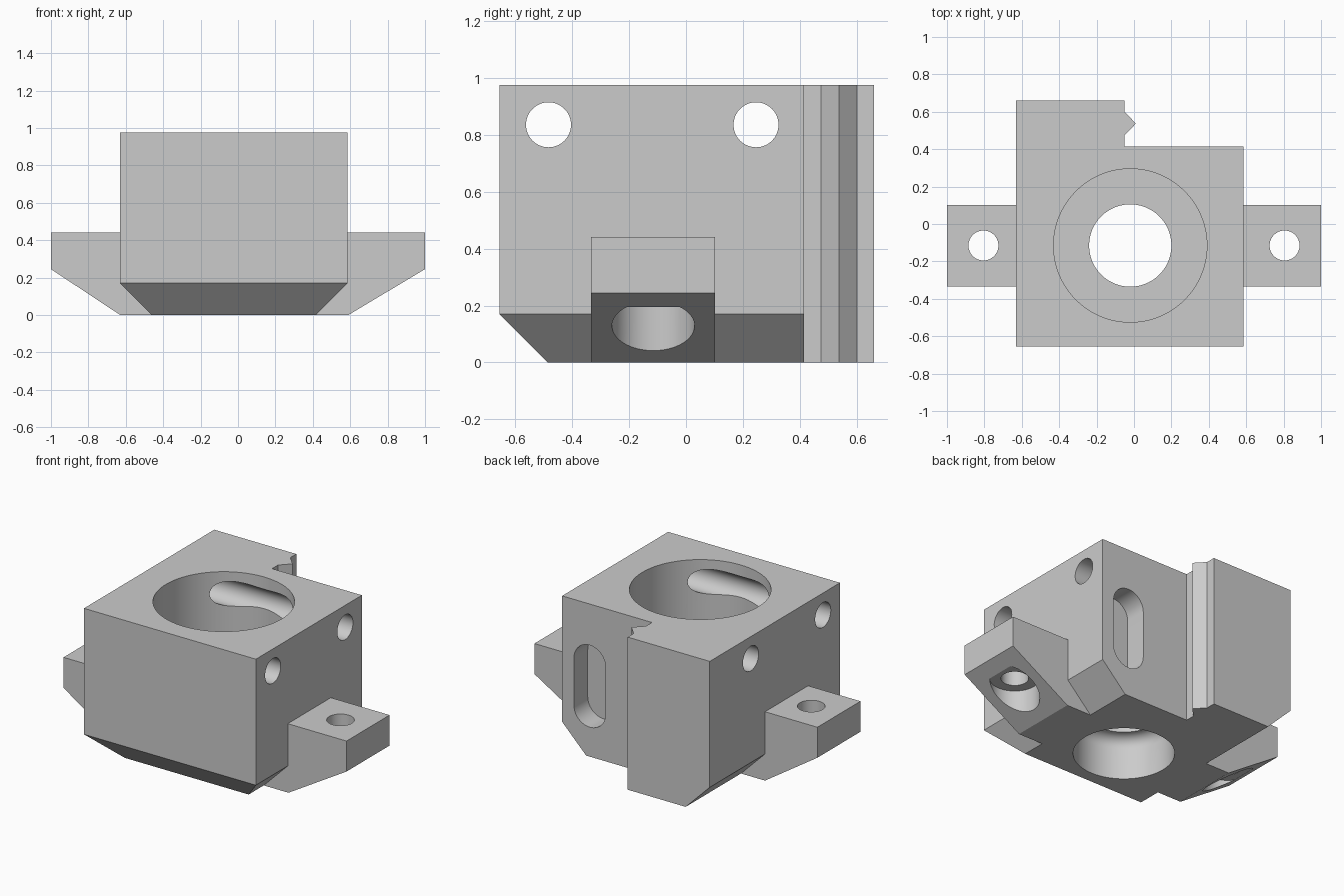
import bpy, bmesh
from math import sin, cos, pi, radians
from mathutils import Vector, Matrix

cube = bpy.data.objects.get("Cube")
if cube:
    bpy.data.objects.remove(cube)

TOP = 0.975
BORE_X, BORE_Y = -0.02, -0.115


def finish(name, bm):
    bmesh.ops.recalc_face_normals(bm, faces=bm.faces)
    mesh = bpy.data.meshes.new(name)
    bm.to_mesh(mesh)
    bm.free()
    obj = bpy.data.objects.new(name, mesh)
    bpy.context.collection.objects.link(obj)
    return obj


def prism_mesh(points, vector):
    """Extrude a closed polygon along a vector."""
    bm = bmesh.new()
    face = bm.faces.new([bm.verts.new(p) for p in points])
    new = bmesh.ops.extrude_face_region(bm, geom=[face], use_keep_orig=True)["geom"]
    bmesh.ops.translate(bm, vec=vector, verts=[g for g in new if isinstance(g, bmesh.types.BMVert)])
    bmesh.ops.recalc_face_normals(bm, faces=bm.faces)
    return bm


def lathe(name, profile, x, y, steps=96):
    """Revolve (radius, z) points about a vertical axis."""
    bm = bmesh.new()
    verts = [bm.verts.new((r, 0, z)) for r, z in profile]
    edges = [bm.edges.new(pair) for pair in zip(verts, verts[1:])]
    bmesh.ops.spin(bm, geom=verts + edges, cent=(0, 0, 0), axis=(0, 0, 1),
                   angle=2 * pi, steps=steps)
    bmesh.ops.remove_doubles(bm, verts=bm.verts, dist=0.0001)
    bmesh.ops.translate(bm, vec=(x, y, 0), verts=bm.verts)
    return finish(name, bm)


def combine(target, tool, operation):
    mod = target.modifiers.new(tool.name, "BOOLEAN")
    mod.operation, mod.solver, mod.object = operation, "EXACT", tool
    bpy.context.view_layer.objects.active = target
    bpy.ops.object.modifier_apply(modifier=mod.name)
    bpy.data.objects.remove(tool)


# Main block with a rear arm and its vertical pointed rib
outline = [(-0.63, -0.655), (0.585, -0.655), (0.585, 0.415), (-0.05, 0.415),
           (-0.05, 0.475), (0.01, 0.537), (-0.05, 0.6), (-0.05, 0.66), (-0.63, 0.66)]
bm = prism_mesh([(x, y, 0) for x, y in outline], (0, 0, TOP))

# Bevelled lower edges on the front and both sides
for point, normal in (((-0.63, 0, 0.17), (-1, 0, -1)),
                      ((0.585, 0, 0.17), (1, 0, -1)),
                      ((0, -0.655, 0.17), (0, -1, -1))):
    cut = bmesh.ops.bisect_plane(bm, geom=bm.verts[:] + bm.edges[:] + bm.faces[:],
                                 plane_co=point, plane_no=Vector(normal).normalized(),
                                 clear_outer=True)
    rim = [g for g in cut["geom_cut"] if isinstance(g, bmesh.types.BMEdge)]
    bmesh.ops.contextual_create(bm, geom=rim)
block = finish("mounting_block", bm)

# Side lugs, made as one beam through the block
lug_profile = [(-1, 0.44), (-1, 0.245), (-0.63, 0), (0.59, 0), (1, 0.245), (1, 0.44)]
beam = finish("side_lugs", prism_mesh([(x, -0.333, z) for x, z in lug_profile], (0, 0.435, 0)))
combine(block, beam, "UNION")

# Stepped central bore with a rounded shoulder in the lower recess
shoulder = [(0.224 + 0.07 * cos(i * pi / 12), 0.2 + 0.07 * sin(i * pi / 12)) for i in range(7)]
bore = lathe("bore_cutter", [(0, -0.1), (0.294, -0.1)] + shoulder +
             [(0.22, 0.27), (0.22, 0.4), (0.41, 0.4), (0.41, 1.1), (0, 1.1)],
             BORE_X, BORE_Y)
combine(block, bore, "DIFFERENCE")

# Lug bolt holes, counterbored from below
for x in (-0.805, 0.805):
    bolt = lathe("bolt_cutter", [(0, -0.1), (0.145, -0.1), (0.145, 0.195),
                                 (0.08, 0.195), (0.08, 0.6), (0, 0.6)], x, BORE_Y, 64)
    combine(block, bolt, "DIFFERENCE")

# Cross holes running from side to side
for y in (-0.483, 0.246):
    bm = bmesh.new()
    bmesh.ops.create_cone(bm, cap_ends=True, segments=64, radius1=0.079, radius2=0.079, depth=3,
                          matrix=Matrix.Translation((0, y, 0.835)) @ Matrix.Rotation(pi / 2, 4, "Y"))
    combine(block, finish("cross_cutter", bm), "DIFFERENCE")

# Blind upright slot in the rear face
slot = []
for i in range(50):
    angle = pi * (i % 25) / 24 + (pi if i >= 25 else 0)
    middle = 0.6 if i < 25 else 0.3
    slot.append((0.39 + 0.112 * cos(angle), 0.275, middle + 0.112 * sin(angle)))
combine(block, finish("slot_cutter", prism_mesh(slot, (0, 0.3, 0))), "DIFFERENCE")

# Single grey finish
grey = bpy.data.materials.new("light_grey")
grey.use_nodes = True
colour = (0.6, 0.6, 0.6, 1)
grey.diffuse_color = colour
grey.node_tree.nodes["Principled BSDF"].inputs["Base Color"].default_value = colour
block.data.materials.clear()
block.data.materials.append(grey)

bpy.ops.object.select_all(action="DESELECT")
block.select_set(True)
bpy.context.view_layer.objects.active = block
bpy.ops.object.shade_smooth_by_angle(angle=radians(25))
